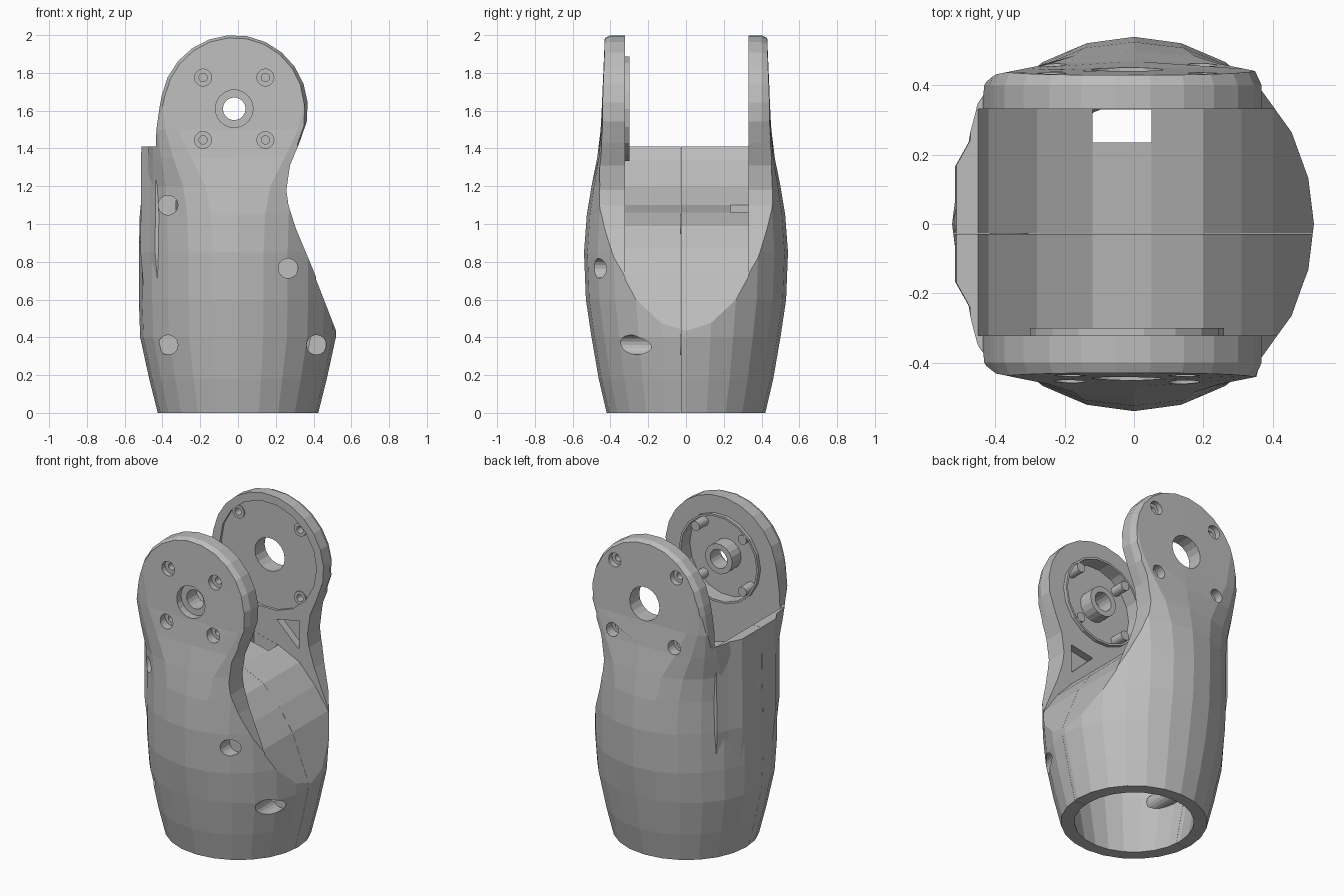
import bpy, bmesh, math
from math import cos, sin, pi

cube = bpy.data.objects.get("Cube")
if cube:
    bpy.data.objects.remove(cube)

grey = bpy.data.materials.new("light grey plastic")
grey.use_nodes = True
grey.diffuse_color = (0.51, 0.51, 0.51, 1)
grey.node_tree.nodes["Principled BSDF"].inputs["Base Color"].default_value = grey.diffuse_color

CX, CZ = -0.02, 1.61          # pivot axis of the two arms


def finish(name, bm):
    bmesh.ops.recalc_face_normals(bm, faces=bm.faces)
    mesh = bpy.data.meshes.new(name)
    bm.to_mesh(mesh)
    bm.free()
    mesh.materials.append(grey)
    obj = bpy.data.objects.new(name, mesh)
    bpy.context.collection.objects.link(obj)
    return obj


def add_loft(bm, rings):
    loops = [[bm.verts.new(p) for p in ring] for ring in rings]
    for a, b in zip(loops, loops[1:]):
        for i in range(len(a)):
            j = (i + 1) % len(a)
            bm.faces.new((a[i], a[j], b[j], b[i]))
    bm.faces.new(loops[0])
    bm.faces.new(loops[-1])


def loft(name, rings):
    bm = bmesh.new()
    add_loft(bm, rings)
    return finish(name, bm)


def prism(name, profile, y0, y1):
    return loft(name, [[(x, y, z) for x, z in profile] for y in (y0, y1)])


def oval(z, rx, ry, power=2, sides=24):
    """Horizontal section that grows squarer with a higher power."""
    ring = []
    for i in range(sides):
        c, s = cos(2 * pi * i / sides), sin(2 * pi * i / sides)
        ring.append((math.copysign(abs(c) ** (2 / power), c) * rx,
                     math.copysign(abs(s) ** (2 / power), s) * ry, z))
    return ring


def circle(x, z, r, sides=18):
    return [(x + r * cos(2 * pi * i / sides), z + r * sin(2 * pi * i / sides))
            for i in range(sides)]


def rods(name, specs):
    """Several rods along y, each given as x, z, radius, y start, y end."""
    bm = bmesh.new()
    for x, z, r, y0, y1 in specs:
        add_loft(bm, [[(px, y, pz) for px, pz in circle(x, z, r)] for y in (y0, y1)])
    return finish(name, bm)


def combine(obj, other, operation):
    """Apply a boolean and remove the helper."""
    mod = obj.modifiers.new("bool", "BOOLEAN")
    mod.operation, mod.object, mod.solver = operation, other, "EXACT"
    graph = bpy.context.evaluated_depsgraph_get()
    mesh = bpy.data.meshes.new_from_object(obj.evaluated_get(graph))
    obj.modifiers.clear()
    obj.data = mesh
    bpy.data.objects.remove(other)


def square(d):
    return [(CX + sx * d, CZ + sz * d) for sx in (-1, 1) for sz in (-1, 1)]


# Body: round sleeve that squares off into the arms
body = loft("housing", [
    oval(0, .425, .42), oval(.18, .47, .462), oval(.4, .518, .5),
    oval(.6, .525, .53), oval(.85, .525, .54), oval(1.05, .52, .525, 2.1),
    oval(1.2, .505, .5, 2.5), oval(1.35, .485, .47, 4), oval(1.5, .47, .452, 7),
    oval(1.75, .46, .44, 12), oval(2.1, .46, .425, 12)])

# Flat spine blended into the sleeve by chamfered sides
plan = [(-.3, .33), (-.435, .32), (-.468, .25), (-.512, .17)]
plan += [(x, -y) for x, y in reversed(plan)]
spine = loft("spine", [[(x + dx, y * k, z) for x, y in plan]
                       for z, dx, k in ((.45, .03, .9), (.85, -.004, .98), (1.41, 0, 1))])
combine(body, spine, "UNION")

# Side outline trims the body and rounds the arms
outline = [(-.6, -.1), (.6, -.1), (.6, .2), (.523, .43), (.405, .74), (.305, .98), (.267, 1.1),
           (.256, 1.18), (.275, 1.31), (.325, 1.43)]
outline += [(CX + .39 * cos(math.radians(a)), CZ + .39 * sin(math.radians(a)))
            for a in range(-10, 171, 15)]
outline += [(-.415, 1.62), (-.432, 1.5), (-.435, 1.41), (-.6, 1.41)]


def trim_ring(y, shrink):
    ring = []
    for x, z in outline:
        fade = min(max((z - 1.35) / .25, 0), 1)
        k = 1 - (1 - shrink) * fade
        ring.append((CX + (x - CX) * k, y, CZ + (z - CZ) * k))
    return ring


combine(body, loft("trim", [trim_ring(-.6, .76), trim_ring(-.4, 1),
                            trim_ring(.4, 1), trim_ring(.6, .76)]), "INTERSECT")

# Saddle between the arms
ramp = [(-.45, 1.41), (-.42, 1.34), (-.28, 1.2), (-.12, 1.1), (.05, 1.06),
        (.2, .99), (.31, .87), (.402, .735), (.521, .43)]
combine(body, prism("gap", [(-.7, 1.41)] + ramp + [(.7, .05), (.7, 2.2), (-.7, 2.2)],
                    -.322, .332), "DIFFERENCE")

# Hollow sleeve under the saddle
cavity = loft("cavity", [oval(-.05, .34, .34), oval(0, .345, .345), oval(.4, .42, .41),
                         oval(.8, .44, .44), oval(1.3, .43, .43)])
under = [(-.7, 1.13)] + [(x - .05, z - .06) for x, z in ramp[2:]]
under += [(.47, .3), (.6, -.2), (-.7, -.2)]
combine(cavity, prism("under", under, -.7, .7), "INTERSECT")
combine(body, cavity, "DIFFERENCE")

# Raised rim and deep recess inside the front arm, shallow recess in the back arm
combine(body, rods("rim", [(CX, CZ, .28, -.36, -.3)]), "UNION")
combine(body, rods("recesses", [(CX, CZ, .267, -.39, -.2), (CX, CZ, .34, .2, .348)]),
        "DIFFERENCE")

# Hub, screw posts and screw bosses inside the recesses
combine(body, rods("hub", [(CX, CZ, .095, -.41, -.3)]), "UNION")
combine(body, rods("posts", [(x, z, .03, -.415, -.3) for x, z in square(.165)]), "UNION")
combine(body, rods("bosses", [(x, z, .042, .34, .36) for x, z in square(.217)]), "UNION")

# Wide cuts: counterbores and screw wells
wide = [(CX, CZ, .1, -.6, -.402)]
wide += [(x, z, .045, -.6, -.405) for x, z in square(.165)]
wide += [(x, z, .043, .4, .6) for x, z in square(.217)]
wide += [(-.37, 1.1, .052, -.6, -.28), (-.37, .36, .052, -.6, -.28),
         (.265, .765, .052, -.6, -.39), (.415, .36, .052, -.6, -.16)]
combine(body, rods("wide_cuts", wide), "DIFFERENCE")

# Narrow cuts: pivot bores and screw shafts
narrow = [(CX, CZ, .06, -.6, -.2), (CX, CZ, .105, .2, .6)]
narrow += [(x, z, .022, -.6, -.34) for x, z in square(.165)]
narrow += [(x, z, .022, .2, .6) for x, z in square(.217)]
combine(body, rods("narrow_cuts", narrow), "DIFFERENCE")

# Cable slot and triangular pockets beside the saddle
slot = [(-.12, .9), (.05, .9), (.05, 1.2), (-.12, 1.2)]
combine(body, prism("slot", slot, .235, .331), "DIFFERENCE")
pocket = [(.04, 1.22), (.2, 1.25), (.195, 1.07)]
for y0, y1 in ((-.37, -.2), (.3, .38)):
    combine(body, prism("pocket", pocket, y0, y1), "DIFFERENCE")

# Hairline seam between the two shell halves
seam = [(-.7, -.1), (.7, -.1), (.7, 2.1), (-.7, 2.1)]
combine(body, prism("seam", seam, -.0285, -.0275), "DIFFERENCE")

# Screw tubes inside the sleeve
rods("sleeve_screw_tubes", [(-.36, z, .055, -.25, .25) for z in (.36, 1.0)])
